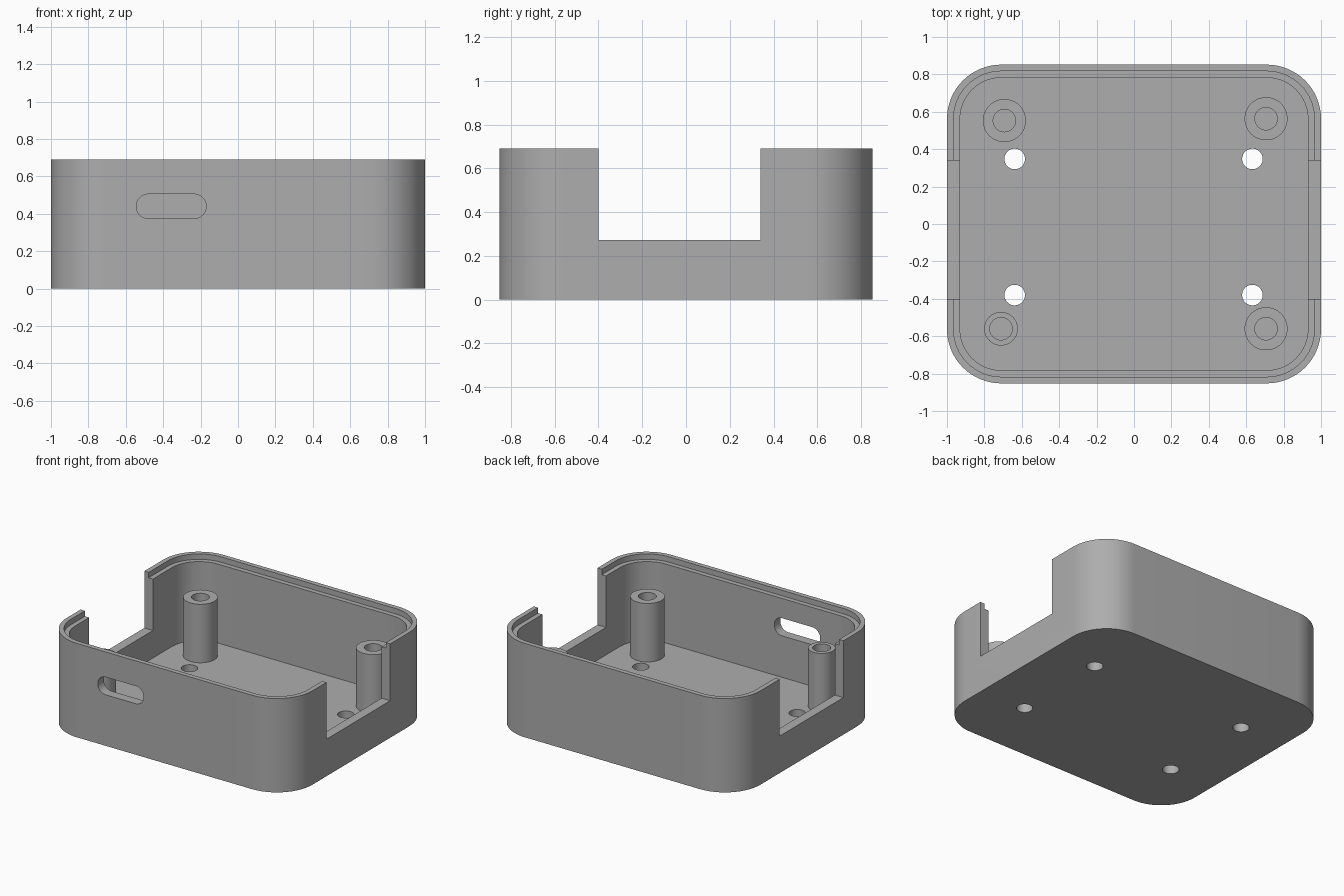
import bpy, bmesh, math
from mathutils import Matrix

default = bpy.data.objects.get("Cube")
if default:
    bpy.data.objects.remove(default, do_unlink=True)

HALF_X, HALF_Y, HEIGHT, RADIUS = 1.0, 0.852, 0.69, 0.29
WALL, LIP, LIP_DEPTH, FLOOR = 0.07, 0.035, 0.04, 0.07

grey = bpy.data.materials.new("plain grey")
grey.use_nodes = True
GREY = (0.42, 0.42, 0.42, 1)
grey.diffuse_color = GREY
grey.node_tree.nodes["Principled BSDF"].inputs["Base Color"].default_value = GREY


def rounded_outline(hx, hy, r, steps=16):
    """Points of a rectangle with round corners, counter-clockwise."""
    points = []
    for k, (sx, sy) in enumerate([(1, 1), (-1, 1), (-1, -1), (1, -1)]):
        for i in range(steps + 1):
            a = math.pi / 2 * (k + i / steps)
            points.append((sx * (hx - r) + r * math.cos(a),
                           sy * (hy - r) + r * math.sin(a)))
    return points


def prism(name, outline, z0, z1, matrix=Matrix()):
    """Extrude an outline from z0 to z1, then place it with a matrix."""
    bm = bmesh.new()
    base = bm.faces.new([bm.verts.new((x, y, z0)) for x, y in outline])
    top = bmesh.ops.extrude_face_region(bm, geom=[base])["geom"]
    moved = [v for v in top if isinstance(v, bmesh.types.BMVert)]
    bmesh.ops.translate(bm, verts=moved, vec=(0, 0, z1 - z0))
    bmesh.ops.remove_doubles(bm, verts=bm.verts, dist=1e-5)
    bmesh.ops.transform(bm, matrix=matrix, verts=bm.verts)
    bmesh.ops.recalc_face_normals(bm, faces=bm.faces)
    mesh = bpy.data.meshes.new(name)
    bm.to_mesh(mesh)
    bm.free()
    mesh.materials.append(grey)
    obj = bpy.data.objects.new(name, mesh)
    bpy.context.collection.objects.link(obj)
    return obj


def cylinder(name, x, y, r, z0, z1):
    outline = [(r * math.cos(math.tau * i / 48), r * math.sin(math.tau * i / 48))
               for i in range(48)]
    return prism(name, outline, z0, z1, Matrix.Translation((x, y, 0)))


def cut(obj, cutters):
    """Subtract the cutters, bake the result and smooth the round parts."""
    for cutter in cutters:
        cutter.hide_render = True
        mod = obj.modifiers.new("cut", "BOOLEAN")
        mod.operation, mod.solver, mod.object = "DIFFERENCE", "EXACT", cutter
    bpy.context.view_layer.update()
    graph = bpy.context.evaluated_depsgraph_get()
    baked = bpy.data.meshes.new_from_object(obj.evaluated_get(graph))
    obj.modifiers.clear()
    obj.data = baked
    for cutter in cutters:
        bpy.data.objects.remove(cutter, do_unlink=True)
    bpy.ops.object.select_all(action="DESELECT")
    obj.select_set(True)
    bpy.context.view_layer.objects.active = obj
    bpy.ops.object.shade_smooth_by_angle(angle=math.radians(30))


def shell(name, inset, z0, z1):
    return prism(name, rounded_outline(HALF_X - inset, HALF_Y - inset, RADIUS - inset), z0, z1)


# Open tray with a stepped rim
case = shell("case_body", 0, 0, HEIGHT)
cutters = [shell("cavity", WALL, FLOOR, 1),
           shell("rim_step", LIP, HEIGHT - LIP_DEPTH, 1)]

# Wide notch through both side walls
notch = [(-1.2, -0.4), (1.2, -0.4), (1.2, 0.34), (-1.2, 0.34)]
cutters.append(prism("notch", notch, 0.272, 1.2))

# Rounded port slot in the front wall
slot_place = Matrix.Translation((-0.357, -HALF_Y, 0.44)) @ Matrix.Rotation(math.pi / 2, 4, "X")
cutters.append(prism("slot", rounded_outline(0.187, 0.065, 0.0649), -0.2, 0.2, slot_place))

# Screw holes through the floor
for x in (-0.638, 0.633):
    for y in (-0.38, 0.348):
        cutters.append(cylinder("floor_hole", x, y, 0.055, -0.1, 0.2))
cut(case, cutters)

# Hollow screw posts, the front right one slimmer
posts = {"back_right_post": (-0.693, 0.553, 0.115),
         "back_left_post": (0.706, 0.563, 0.115),
         "front_left_post": (0.706, -0.56, 0.115),
         "front_right_post": (-0.711, -0.56, 0.09)}
for name, (x, y, r) in posts.items():
    post = cylinder(name, x, y, r, FLOOR - 0.02, 0.5)
    cut(post, [cylinder("post_bore", x, y, 0.06, 0, 1)])
